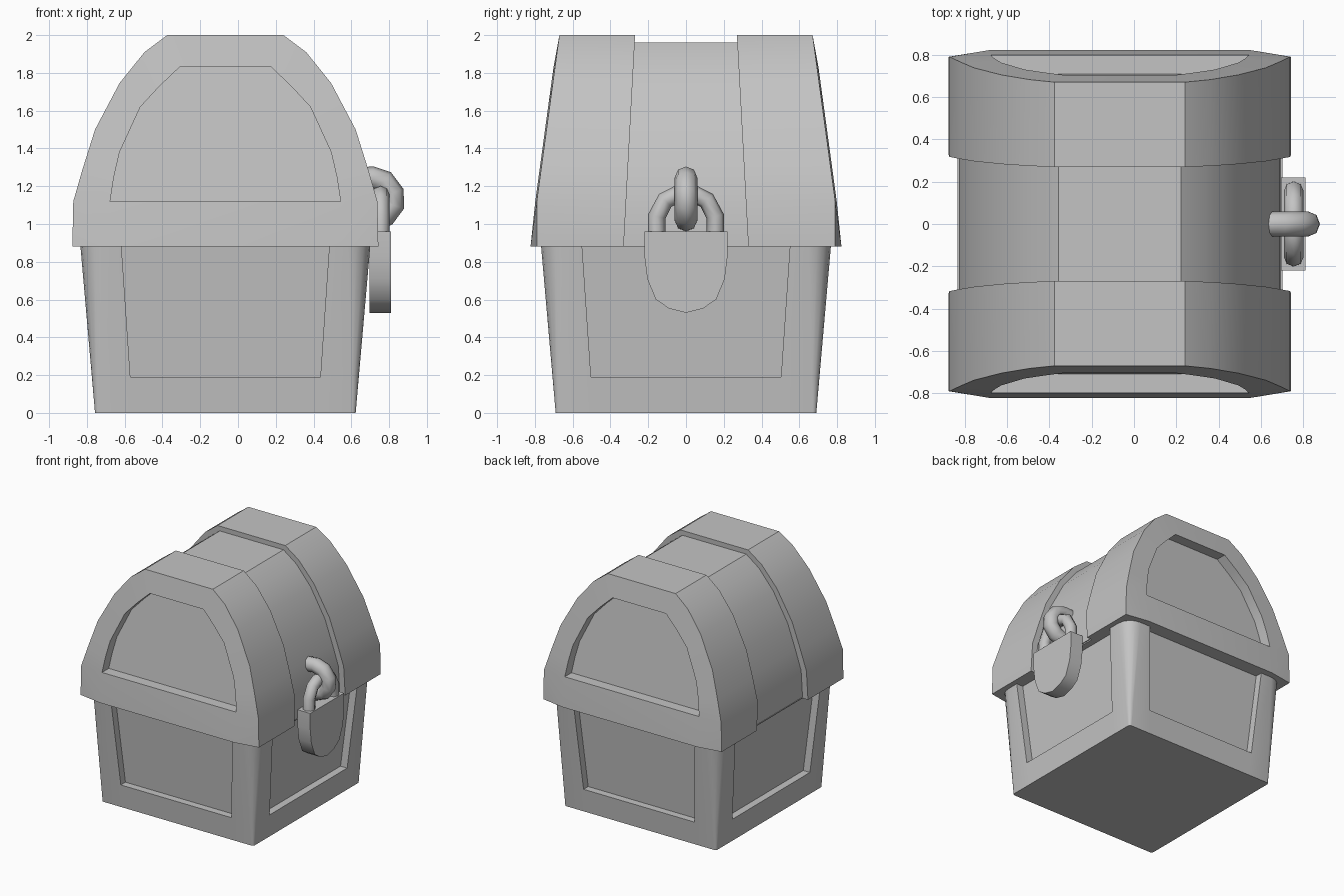
import bpy, bmesh, math
from mathutils import Matrix

if "Cube" in bpy.data.objects:
    bpy.data.objects.remove(bpy.data.objects["Cube"], do_unlink=True)

CX = -0.067          # chest centre; the lock sticks out on +x
RIM = 0.88           # height where the lid meets the base

grey = bpy.data.materials.new("plain grey")
grey.use_nodes = True
grey.diffuse_color = (0.55, 0.55, 0.55, 1)
grey.node_tree.nodes["Principled BSDF"].inputs["Base Color"].default_value = grey.diffuse_color


def finish(bm, name, x=0.0, angle=35):
    """Turn a bmesh into a smooth shaded object with sharp creases."""
    bmesh.ops.remove_doubles(bm, verts=bm.verts, dist=0.0005)
    bmesh.ops.recalc_face_normals(bm, faces=bm.faces)
    mesh = bpy.data.meshes.new(name)
    bm.to_mesh(mesh)
    bm.free()
    mesh.materials.append(grey)
    for poly in mesh.polygons:
        poly.use_smooth = True
    mesh.set_sharp_from_angle(angle=math.radians(angle))
    obj = bpy.data.objects.new(name, mesh)
    obj.location.x = x
    bpy.context.collection.objects.link(obj)
    return obj


def strip(bm, a, b, closed=True):
    """Bridge two equal rows of vertices with quads."""
    n = len(a)
    for i in range(n if closed else n - 1):
        j = (i + 1) % n
        bm.faces.new((a[i], a[j], b[j], b[i]))


def symmetric(half):
    """Mirror a right half profile (bottom to top) into a closed outline."""
    return half + [(-x, z) for x, z in reversed(half)]


# Tapered base: one side with its recessed panel, repeated four times
def base_row(z):
    h = 0.69 + 0.0875 * z
    r = 0.02 + 0.11 * z
    panel = 0.49 + 0.068 * z
    arc = [(h - r + r * math.sin(a), -(h - r) - r * math.cos(a))
           for a in (math.pi / 4, math.pi / 8, 0)]
    right = arc + [(panel, -h)]
    return [(-x, y, z) for x, y in right] + [(x, y, z) for x, y in reversed(right)]


bm = bmesh.new()
DEPTH = 0.06
for turn in range(4):
    side = bmesh.new()
    rows = [[side.verts.new(p) for p in base_row(z)] for z in (0, 0.19, RIM + 0.01)]
    strip(side, rows[0], rows[1], False)
    strip(side, rows[1][:4], rows[2][:4], False)
    strip(side, rows[1][4:], rows[2][4:], False)
    edge = [rows[1][3], rows[1][4], rows[2][4], rows[2][3]]
    inner = [side.verts.new((v.co.x, v.co.y + DEPTH, v.co.z)) for v in edge]
    strip(side, edge, inner)
    side.faces.new(inner)
    side.transform(Matrix.Rotation(turn * math.pi / 2, 4, "Z"))
    temp = bpy.data.meshes.new("side")
    side.to_mesh(temp)
    side.free()
    bm.from_mesh(temp)
    bpy.data.meshes.remove(temp)
bmesh.ops.remove_doubles(bm, verts=bm.verts, dist=0.0005)
bmesh.ops.holes_fill(bm, edges=[e for e in bm.edges if e.is_boundary], sides=0)
finish(bm, "chest_base", CX)

# Lid profiles: outer arch and the recessed arch on each end
ARCH = [(0.81, RIM), (0.805, 1.12), (0.756, 1.29), (0.69, 1.5),
        (0.56, 1.746), (0.428, 1.91), (0.308, 2.0)]
WINDOW = [(0.61, 1.12), (0.59, 1.25), (0.56, 1.38),
          (0.45, 1.62), (0.348, 1.73), (0.243, 1.83)]


def end_y(z):
    return 0.79 - 0.136 * max(z - 1.12, 0)


# Lid ends: wide bands with a sunken arched panel
def lid_band(name, sign):
    bm = bmesh.new()

    def loop(points, y):
        return [bm.verts.new((x, sign * y(z), z)) for x, z in points]

    outline = symmetric(ARCH)
    outer = loop(outline, end_y)
    back = loop(outline, lambda z: 0.33 - 0.054 * (z - RIM))
    frame = loop(symmetric(WINDOW), lambda z: end_y(z) + 0.008)
    sunk = loop(symmetric(WINDOW), lambda z: end_y(z) - 0.08)
    foot = loop([(0.61, RIM), (-0.61, RIM)], lambda z: 0.823)
    strip(bm, outer, back, False)
    strip(bm, outer[1:-1], frame, False)
    strip(bm, frame, sunk)
    bm.faces.new(sunk)
    bm.faces.new(back)
    bm.faces.new((foot[0], outer[0], outer[1], frame[0]))
    bm.faces.new((foot[1], outer[-1], outer[-2], frame[-1]))
    bm.faces.new((foot[0], foot[1], frame[-1], frame[0]))
    bm.faces.new((outer[0], foot[0], foot[1], outer[-1], back[-1], back[0]))
    finish(bm, name, CX)


lid_band("lid_front_band", -1)
lid_band("lid_back_band", 1)

# Lid middle: slightly smaller arch between the bands
bm = bmesh.new()
small = symmetric([(x * 0.94, z - 0.036 * (z - RIM)) for x, z in ARCH])
ends = [[bm.verts.new((x, y, z)) for x, z in small] for y in (-0.4, 0.4)]
strip(bm, *ends)
for ring in ends:
    bm.faces.new(ring)
finish(bm, "lid_middle", CX)

# Padlock body: shield outline pushed out along x
bm = bmesh.new()
shield = [(0, 0.53), (0.09, 0.553), (0.16, 0.6), (0.205, 0.71), (0.22, 0.83), (0.22, 0.96)]
shield = shield + [(-y, z) for y, z in reversed(shield[1:])]
plates = [[bm.verts.new((x, y, z)) for y, z in shield] for x in (0.695, 0.81)]
strip(bm, *plates)
for plate in plates:
    bm.faces.new(plate)
finish(bm, "padlock_body")


# Round bars for the shackle and the hasp ring
def bar(name, points, radius):
    curve = bpy.data.curves.new(name, "CURVE")
    curve.dimensions = "3D"
    curve.bevel_depth = radius
    curve.bevel_resolution = 2
    curve.use_fill_caps = True
    spline = curve.splines.new("POLY")
    spline.points.add(len(points) - 1)
    for point, co in zip(spline.points, points):
        point.co = (*co, 1)
    spline.use_smooth = True
    curve.materials.append(grey)
    bpy.context.collection.objects.link(bpy.data.objects.new(name, curve))


leg = [(-0.155, 0.93), (-0.155, 1.04), (-0.11, 1.125), (-0.05, 1.155)]
bar("padlock_shackle",
    [(0.755, y, z) for y, z in leg + [(-y, z) for y, z in reversed(leg)]], 0.047)

hasp = [(0.64, 1.24), (0.71, 1.245), (0.775, 1.225), (0.82, 1.165),
        (0.822, 1.1), (0.78, 1.045), (0.72, 1.02), (0.66, 1.02)]
bar("hasp_ring", [(x, 0, z) for x, z in hasp], 0.06)
